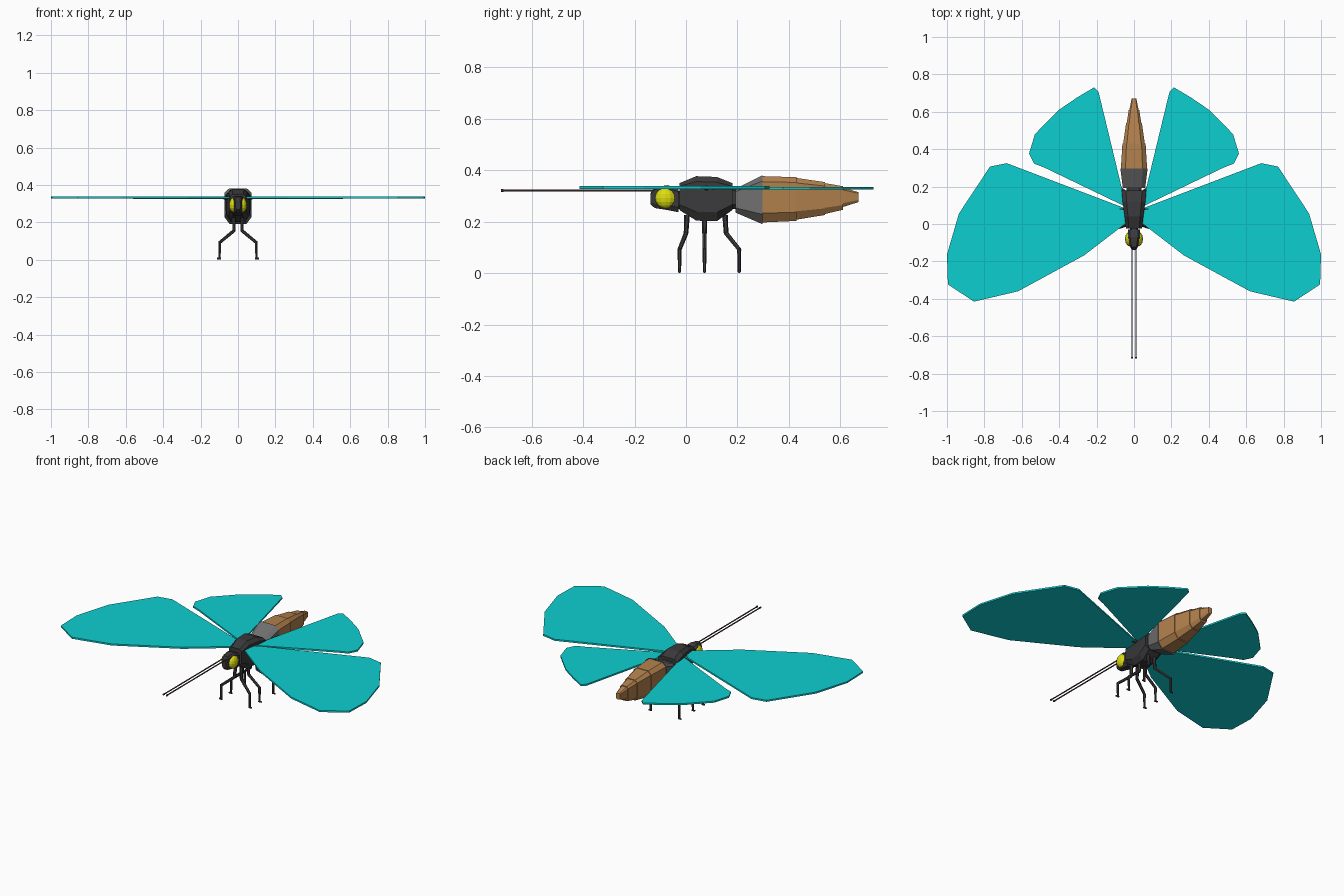
import bpy
import bmesh
from mathutils import Matrix, Vector

cube = bpy.data.objects.get("Cube")
if cube:
    bpy.data.objects.remove(cube, do_unlink=True)


def make_material(name, red, green, blue):
    material = bpy.data.materials.new(name)
    material.use_nodes = True
    color = (red, green, blue, 1)
    material.diffuse_color = color
    material.node_tree.nodes["Principled BSDF"].inputs["Base Color"].default_value = color
    return material


charcoal = make_material("charcoal", .042, .042, .045)
grey = make_material("grey", .16, .16, .16)
tan = make_material("tan", .45, .22, .075)
teal = make_material("teal", .004, .62, .64)
yellow = make_material("yellow", .72, .72, .005)
brown = make_material("dark brown", .09, .055, .045)


def finish(bm, name, material, mirrored=False):
    """Turn a bmesh into an object, optionally mirrored to the other side."""
    bmesh.ops.recalc_face_normals(bm, faces=bm.faces[:])
    mesh = bpy.data.meshes.new(name)
    bm.to_mesh(mesh)
    bm.free()
    mesh.materials.append(material)
    obj = bpy.data.objects.new(name, mesh)
    bpy.context.collection.objects.link(obj)
    if mirrored:
        obj.modifiers.new("both sides", "MIRROR").use_axis[0] = True
    return obj


def bridge(bm, rings):
    """Skin a list of vertex rings and cap both ends."""
    for first, second in zip(rings, rings[1:]):
        for i in range(len(first)):
            j = (i + 1) % len(first)
            bm.faces.new((first[i], first[j], second[j], second[i]))
    bm.faces.new(rings[0])
    bm.faces.new(rings[-1])


def body_part(name, material, stations):
    """Loft chamfered-box sections given as (y, half width, bottom, top)."""
    bm = bmesh.new()
    rings = []
    for y, width, bottom, top in stations:
        height = top - bottom
        side = [(width * .6, bottom), (width, bottom + height * .2),
                (width, top - height * .12), (width * .65, top)]
        outline = side + [(-x, z) for x, z in reversed(side)]
        rings.append([bm.verts.new((x, y, z)) for x, z in outline])
    bridge(bm, rings)
    return finish(bm, name, material)


def rod(bm, start, end, start_radius, end_radius, sides=6):
    """Add a tapered rod between two points."""
    start, end = Vector(start), Vector(end)
    axis = end - start
    turn = axis.to_track_quat("Z", "Y").to_matrix().to_4x4()
    bmesh.ops.create_cone(bm, cap_ends=True, segments=sides, radius1=start_radius,
                          radius2=end_radius, depth=axis.length,
                          matrix=Matrix.Translation((start + end) / 2) @ turn)


def wing(name, height, outline):
    """Thin flat plate from an outline, mirrored to both sides."""
    bm = bmesh.new()
    rings = [[bm.verts.new((x, y, z)) for x, y in outline]
             for z in (height - .005, height + .005)]
    bridge(bm, rings)
    return finish(bm, name, teal, mirrored=True)


# Head, neck and thorax
body_part("head", charcoal, [
    (-.138, .013, .268, .311), (-.122, .02, .253, .335),
    (-.07, .032, .245, .342), (-.03, .032, .237, .327)])
body_part("neck", charcoal, [(-.035, .022, .25, .32), (-.02, .022, .25, .32)])
body_part("thorax", charcoal, [
    (-.025, .043, .245, .35), (.04, .05, .204, .377),
    (.12, .061, .202, .374), (.18, .066, .245, .35)])

# Abdomen, a grey base followed by tapering rings
body_part("waist", charcoal, [(.175, .04, .25, .33), (.197, .04, .25, .33)])
body_part("abdomen_base", grey, [(.193, .06, .235, .328), (.298, .073, .19, .381)])
abdomen_rings = [
    [(.298, .07, .197, .377), (.43, .062, .203, .373)],
    [(.43, .058, .208, .37), (.54, .042, .226, .354)],
    [(.54, .039, .23, .35), (.61, .028, .246, .338)],
    [(.61, .025, .257, .333), (.67, .013, .276, .315)]]
for number, stations in enumerate(abdomen_rings, 1):
    body_part(f"abdomen_ring_{number}", tan, stations)

# Eyes
bm = bmesh.new()
bmesh.ops.create_uvsphere(bm, u_segments=12, v_segments=8, radius=.04,
                          matrix=Matrix.Translation((.022, -.08, .292))
                          @ Matrix.Diagonal((.65, 1, 1, 1)))
finish(bm, "eyes", yellow, mirrored=True)

# Antennae with small tips
bm = bmesh.new()
rod(bm, (.011, -.11, .322), (.011, -.715, .322), .004, .004)
rod(bm, (.011, -.71, .322), (.011, -.72, .322), .006, .006)
finish(bm, "antennae", brown, mirrored=True)

# Wings and their root joints
wing("front_wings", .333, [
    (.05, .085), (.68, .325), (.77, .307), (.936, .056), (1, -.163),
    (.995, -.323), (.856, -.415), (.62, -.36), (.267, -.168), (.035, .01)])
wing("rear_wings", .33, [
    (.05, .095), (.48, .302), (.535, .323), (.561, .377), (.53, .48), (.406, .607),
    (.305, .676), (.214, .73), (.19, .708), (.06, .17)])
bm = bmesh.new()
rod(bm, (.04, .08, .331), (.078, .08, .331), .011, .008)
finish(bm, "wing_joints", charcoal, mirrored=True)

# Legs: hip, knee and foot positions along the body
for name, hip, thigh, foot in (("front_legs", .004, 0, -.025),
                               ("middle_legs", .072, .072, .072),
                               ("rear_legs", .152, .156, .207)):
    bm = bmesh.new()
    joints = [(.022, hip, .225), (.022, thigh, .155), (.098, foot, .092), (.098, foot, .004)]
    radii = (.011, .009, .008, .006)
    for i in range(len(joints) - 1):
        rod(bm, joints[i], joints[i + 1], radii[i], radii[i + 1])
    for joint in joints[1:-1]:
        bmesh.ops.create_icosphere(bm, subdivisions=1, radius=.009,
                                   matrix=Matrix.Translation(joint))
    rod(bm, (.092, foot, .006), (.112, foot, .006), .006, .005)
    finish(bm, name, charcoal, mirrored=True)
